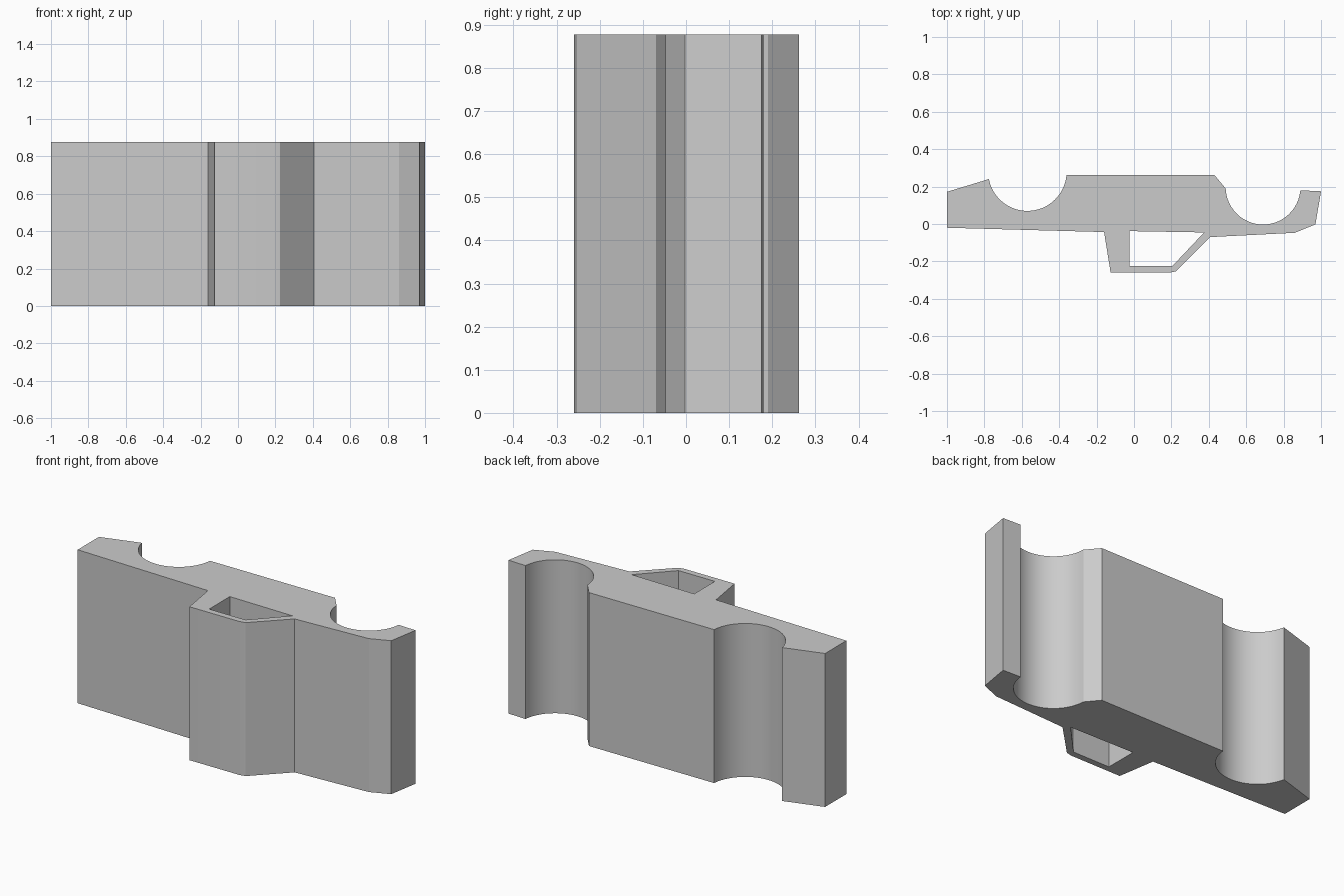
import bpy, bmesh
from math import sin, cos, pi, asin, radians

if "Cube" in bpy.data.objects:
    bpy.data.objects.remove(bpy.data.objects["Cube"])

HEIGHT = 0.877


def groove(cx, cy, r, y_start, y_end, n=24):
    """Lower arc of a round groove, from left lip to right lip."""
    a0 = pi + asin((cy - y_start) / r)
    a1 = 2 * pi - asin((cy - y_end) / r)
    return [(cx + r * cos(a0 + (a1 - a0) * i / n),
             cy + r * sin(a0 + (a1 - a0) * i / n)) for i in range(n + 1)]


# Outer cross-section with two round grooves in the back
outline = [(-1, -0.02), (-1, 0.172)]
outline += groove(-0.57, 0.28, 0.21, 0.24, 0.262)
outline += [(0.43, 0.262)]
outline += groove(0.69, 0.197, 0.2, 0.19, 0.18)
outline += [(1, 0.175), (0.97, -0.002), (0.86, -0.047), (0.407, -0.07),
            (0.225, -0.253), (0.19, -0.26), (-0.125, -0.26), (-0.16, -0.043)]

# Slot through the front lug
slot = [(-0.025, -0.038), (0.375, -0.045), (0.205, -0.225), (-0.025, -0.225)]

# Fill the section and extrude it upward
bm = bmesh.new()
edges = []
for loop in (outline, slot):
    verts = [bm.verts.new((x, y, 0)) for x, y in loop]
    edges += [bm.edges.new((v, verts[(i + 1) % len(verts)])) for i, v in enumerate(verts)]
bmesh.ops.triangle_fill(bm, edges=edges, use_beauty=True)
ext = bmesh.ops.extrude_face_region(bm, geom=bm.faces[:], use_keep_orig=True)
top = [g for g in ext["geom"] if isinstance(g, bmesh.types.BMVert)]
bmesh.ops.translate(bm, verts=top, vec=(0, 0, HEIGHT))
bmesh.ops.recalc_face_normals(bm, faces=bm.faces[:])

mesh = bpy.data.meshes.new("grooved_bracket")
bm.to_mesh(mesh)
bm.free()
bracket = bpy.data.objects.new("grooved_bracket", mesh)
bpy.context.collection.objects.link(bracket)

# Smooth grooves, crisp corners
bpy.context.view_layer.objects.active = bracket
bracket.select_set(True)
bpy.ops.object.shade_smooth_by_angle(angle=radians(12))
